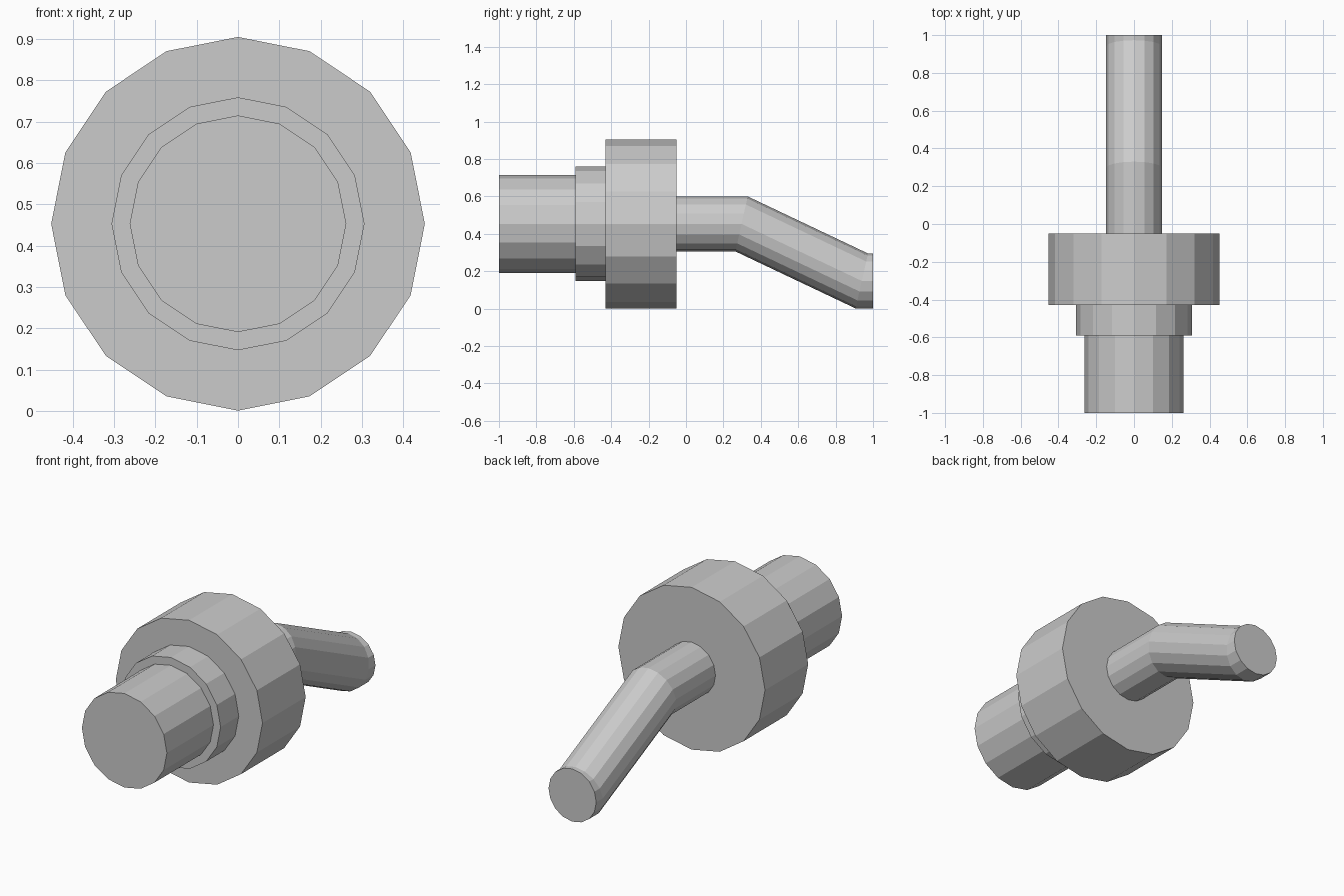
import bpy, bmesh
from math import sin, cos, pi, tan, atan2

if "Cube" in bpy.data.objects:
    bpy.data.objects.remove(bpy.data.objects["Cube"])

SIDES = 16
AXIS_Z = 0.453


def loft(name, rings, cap_start=True, cap_end=True):
    """Skin 16-sided rings running along y; ring = (y, z, radius, shear)."""
    bm = bmesh.new()
    loops = []
    for y, z, r, shear in rings:
        loop = []
        for i in range(SIDES):
            a = 2 * pi * i / SIDES
            loop.append(bm.verts.new((r * sin(a), y + shear * r * cos(a), z + r * cos(a))))
        loops.append(loop)
    for a, b in zip(loops, loops[1:]):
        for i in range(SIDES):
            j = (i + 1) % SIDES
            bm.faces.new((a[i], a[j], b[j], b[i]))
    if cap_start:
        bm.faces.new(loops[0])
    if cap_end:
        bm.faces.new(loops[-1])
    bmesh.ops.recalc_face_normals(bm, faces=bm.faces)
    mesh = bpy.data.meshes.new(name)
    bm.to_mesh(mesh)
    bm.free()
    obj = bpy.data.objects.new(name, mesh)
    bpy.context.collection.objects.link(obj)
    return obj


# Stepped body: front plug, middle neck and wide collar
R_PLUG, R_NECK, R_COLLAR, R_ROD = 0.262, 0.306, 0.452, 0.147
loft("front_plug", [(-1.0, AXIS_Z, R_PLUG, 0), (-0.59, AXIS_Z, R_PLUG, 0)], cap_end=False)
loft("neck", [(-0.59, AXIS_Z, R_PLUG, 0), (-0.59, AXIS_Z, R_NECK, 0),
              (-0.43, AXIS_Z, R_NECK, 0)], cap_start=False, cap_end=False)
loft("collar", [(-0.43, AXIS_Z, R_NECK, 0), (-0.43, AXIS_Z, R_COLLAR, 0),
                (-0.05, AXIS_Z, R_COLLAR, 0), (-0.05, AXIS_Z, R_ROD, 0)],
     cap_start=False, cap_end=False)

# Bent rod with mitred joints
END_Z = R_ROD + 0.001
bend_y = (0.297, 0.94)
miter = tan(atan2(AXIS_Z - END_Z, bend_y[1] - bend_y[0]) / 2)
loft("bent_rod", [(-0.05, AXIS_Z, R_ROD, 0), (bend_y[0], AXIS_Z, R_ROD, miter),
                  (bend_y[1], END_Z, R_ROD, miter), (1.0, END_Z, R_ROD, 0)],
     cap_start=False)
